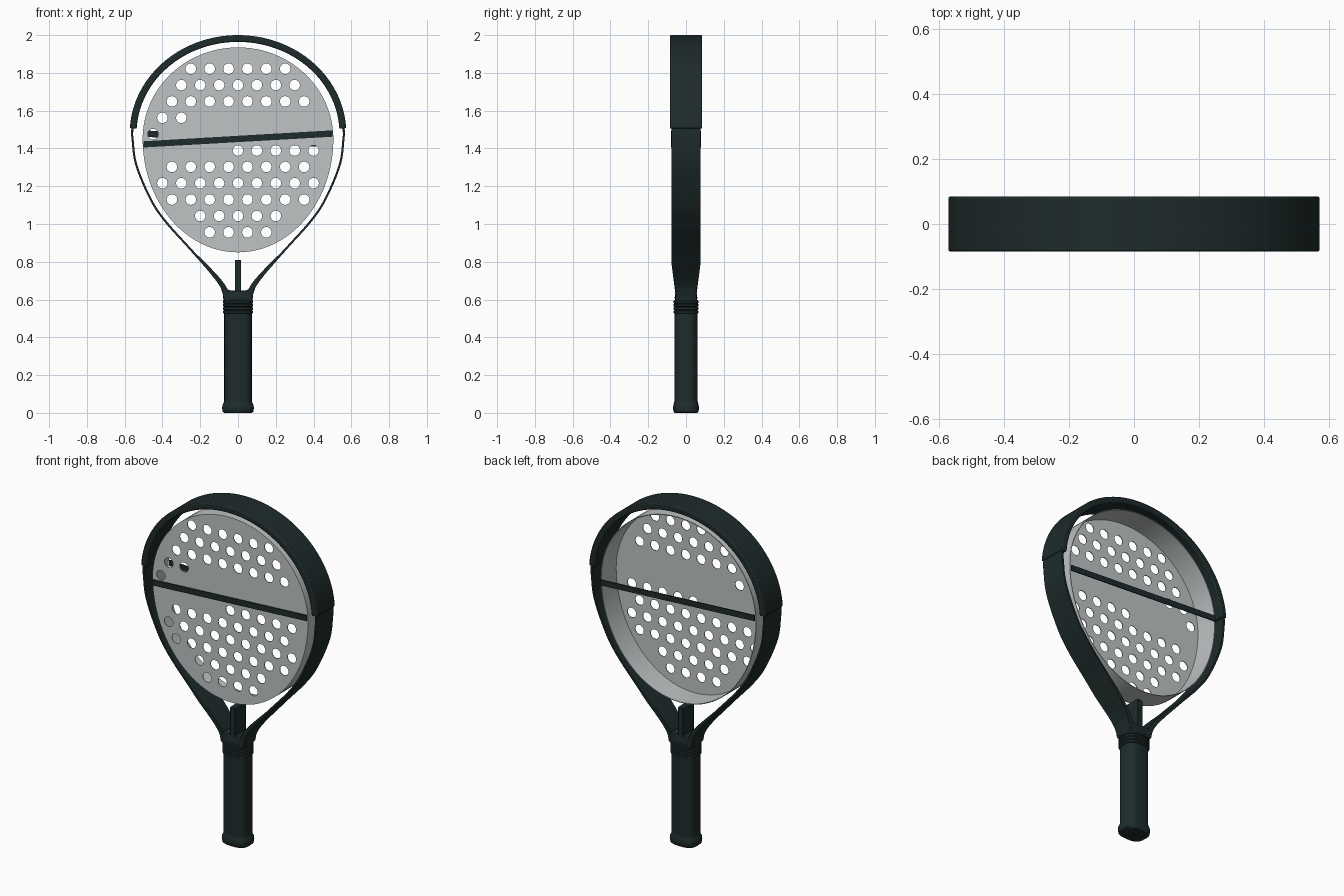
import bpy, bmesh, math
from mathutils import Vector

if "Cube" in bpy.data.objects:
    bpy.data.objects.remove(bpy.data.objects["Cube"], do_unlink=True)


def material(name, color):
    mat = bpy.data.materials.new(name)
    mat.use_nodes = True
    mat.diffuse_color = color
    bsdf = next(n for n in mat.node_tree.nodes if n.type == 'BSDF_PRINCIPLED')
    bsdf.inputs["Base Color"].default_value = color
    return mat


DARK = material("dark slate", (0.013, 0.024, 0.024, 1))
GREY = material("light grey", (0.52, 0.55, 0.55, 1))


def finish(obj, mat, bevel=0.0, angle=40):
    obj.data.materials.append(mat)
    bpy.ops.object.select_all(action='DESELECT')
    obj.select_set(True)
    bpy.context.view_layer.objects.active = obj
    bpy.ops.object.shade_smooth_by_angle(angle=math.radians(angle))
    if bevel:
        mod = obj.modifiers.new("soft edges", 'BEVEL')
        mod.width, mod.segments = bevel, 2
        mod.limit_method = 'ANGLE'
    return obj


def from_rings(name, rings, mat, closed=False, bevel=0.0):
    """Skin a list of equal-sized vertex rings; open lofts get end caps."""
    bm = bmesh.new()
    loops = [[bm.verts.new(p) for p in ring] for ring in rings]
    pairs = list(zip(loops, loops[1:])) + ([(loops[-1], loops[0])] if closed else [])
    for a, b in pairs:
        for i in range(len(a)):
            j = (i + 1) % len(a)
            bm.faces.new((a[i], a[j], b[j], b[i]))
    if not closed:
        bm.faces.new(loops[0])
        bm.faces.new(loops[-1])
    bmesh.ops.recalc_face_normals(bm, faces=bm.faces)
    mesh = bpy.data.meshes.new(name)
    bm.to_mesh(mesh)
    bm.free()
    obj = bpy.data.objects.new(name, mesh)
    bpy.context.collection.objects.link(obj)
    return finish(obj, mat, bevel)


def band(name, path, thick, depth, mat, closed=False, bevel=0.0):
    """Strip following an x-z path; thick and depth are functions of height."""
    rings, n = [], len(path)
    for i, p in enumerate(path):
        before = path[i - 1] if closed or i else p
        after = path[(i + 1) % n] if closed or i < n - 1 else p
        t = (after - before).normalized()
        inward = Vector((-t.y, t.x)) * thick(p.y)
        d, q = depth(p.y), p + inward
        rings.append([(p.x, -d, p.y), (q.x, -d, q.y), (q.x, d, q.y), (p.x, d, p.y)])
    return from_rings(name, rings, mat, closed, bevel)


def arc(a, b, z, start, end, steps):
    angles = [math.radians(start + (end - start) * i / steps) for i in range(steps + 1)]
    return [Vector((a * math.cos(t), z + b * math.sin(t))) for t in angles]


def smooth_path(pts, steps=6):
    """Catmull-Rom curve through the points."""
    ext = [2 * pts[0] - pts[1]] + pts + [2 * pts[-1] - pts[-2]]
    out = []
    for p0, p1, p2, p3 in zip(ext, ext[1:], ext[2:], ext[3:]):
        for s in range(steps):
            t = s / steps
            out.append(0.5 * (2 * p1 + (p2 - p0) * t + (2 * p0 - 5 * p1 + 4 * p2 - p3) * t ** 2
                              + (3 * p1 - p0 - 3 * p2 + p3) * t ** 3))
    return out + [pts[-1]]


def ramp(z, z0, z1, v0, v1):
    t = min(1, max(0, (z - z0) / (z1 - z0)))
    return v0 + (v1 - v0) * t


# Outer frame: one thin strip from the neck, around the head and back
side = [Vector(p) for p in [(.074, .6), (.088, .655), (.14, .73), (.257, .864), (.388, 1.01),
                            (.468, 1.13), (.545, 1.315), (.566, 1.47)]]
lower = smooth_path(side)
upper = arc(.566, .515, 1.47, 0, 180, 64)
frame_path = lower[:-1] + upper + [Vector((-p.x, p.y)) for p in reversed(lower[:-1])]
band("frame", frame_path, lambda z: ramp(z, .64, .85, .03, .011),
     lambda z: ramp(z, .62, .8, .055, .078), DARK)

# Thick guard over the top of the head
band("bumper_guard", arc(.573, .52, 1.48, 3, 177, 72), lambda z: .036,
     lambda z: .085, DARK, bevel=.006)

# Hitting face: egg outline, open at the back, with a thin side wall
outline = arc(.505, .485, 1.45, 0, 180, 48)[:-1] + arc(.505, .6, 1.45, 180, 360, 48)[:-1]
band("face_side_wall", outline, lambda z: .004, lambda z: .07, GREY, closed=True)

# Perforated front sheet: rows of (first hole x, hole count)
ROWS = [(-.25, 6), (-.3, 7), (-.35, 8), (-.4, 2), (-.45, 1), (0, 5),
        (-.35, 8), (-.4, 9), (-.35, 8), (-.2, 5), (-.15, 4)]
loops = [outline]
for r, (x0, count) in enumerate(ROWS):
    for k in range(count):
        centre = Vector((x0 + .1 * k, 1.822 - .0866 * r))
        loops.append([centre + p for p in arc(.028, .028, 0, 0, 360, 20)[:-1]])
curve = bpy.data.curves.new("face_sheet", 'CURVE')
curve.dimensions, curve.fill_mode, curve.extrude = '2D', 'BOTH', .002
for loop in loops:
    spline = curve.splines.new('POLY')
    spline.points.add(len(loop) - 1)
    for point, p in zip(spline.points, loop):
        point.co = (p.x, p.y, 0, 1)
    spline.use_cyclic_u = True
sheet = bpy.data.objects.new("face_sheet", curve)
bpy.context.collection.objects.link(sheet)
sheet.rotation_euler.x = math.pi / 2
sheet.location.y = -.07
bpy.ops.object.select_all(action='DESELECT')
sheet.select_set(True)
bpy.context.view_layer.objects.active = sheet
bpy.ops.object.convert(target='MESH')
finish(bpy.context.object, GREY, angle=30)

# Slanted stripes across the front and the back
for name, s in (("front_stripe", 1), ("back_stripe", -1)):
    rings = []
    for x, low, high in ((-.5, 1.405, 1.438), (.5, 1.462, 1.496)):
        rings.append([(s * x, -s * .073, low), (s * x, -s * .073, high),
                      (s * x, -s * .079, high), (s * x, -s * .079, low)])
    from_rings(name, rings, DARK)

# Throat block joining the frame to the handle
half = [(.1, .685), (.075, .662), (.04, .648), (.012, .644)]
throat = [(.07, .59), (.084, .64)] + half
throat += [(-x, z) for x, z in reversed(throat)]
from_rings("throat", [[(x, y, z) for x, z in throat] for y in (-.056, .056)], DARK, bevel=.004)

# Upright fin in the open throat
from_rings("throat_fin", [[(x, y, z) for x, y in ((-.017, -.05), (.017, -.05), (.017, .05), (-.017, .05))]
                          for z in (.63, .81)], DARK, bevel=.003)


def grip(name, profile):
    """Loft rounded-box cross-sections given as (z, half width, half depth)."""
    rings = []
    for z, rx, ry in profile:
        ring = []
        for i in range(40):
            c, s = math.cos(math.tau * i / 40), math.sin(math.tau * i / 40)
            ring.append((rx * math.copysign(abs(c) ** .7, c), ry * math.copysign(abs(s) ** .7, s), z))
        rings.append(ring)
    return from_rings(name, rings, DARK)


# Handle with flared butt cap, ribbed collar and neck
grip("handle", [(.05, .073, .062), (.54, .073, .062)])
grip("butt_cap", [(0, .074, .06), (.006, .081, .066), (.025, .084, .069), (.042, .082, .067), (.06, .073, .062)])
ribs = []
for k in range(4):
    z = .525 + .018 * k
    ribs += [(z, .074, .061), (z + .004, .08, .066), (z + .014, .08, .066)]
grip("collar", ribs + [(.597, .074, .06)])
grip("neck", [(.59, .074, .058), (.61, .079, .06), (.63, .078, .058), (.648, .066, .05)])
